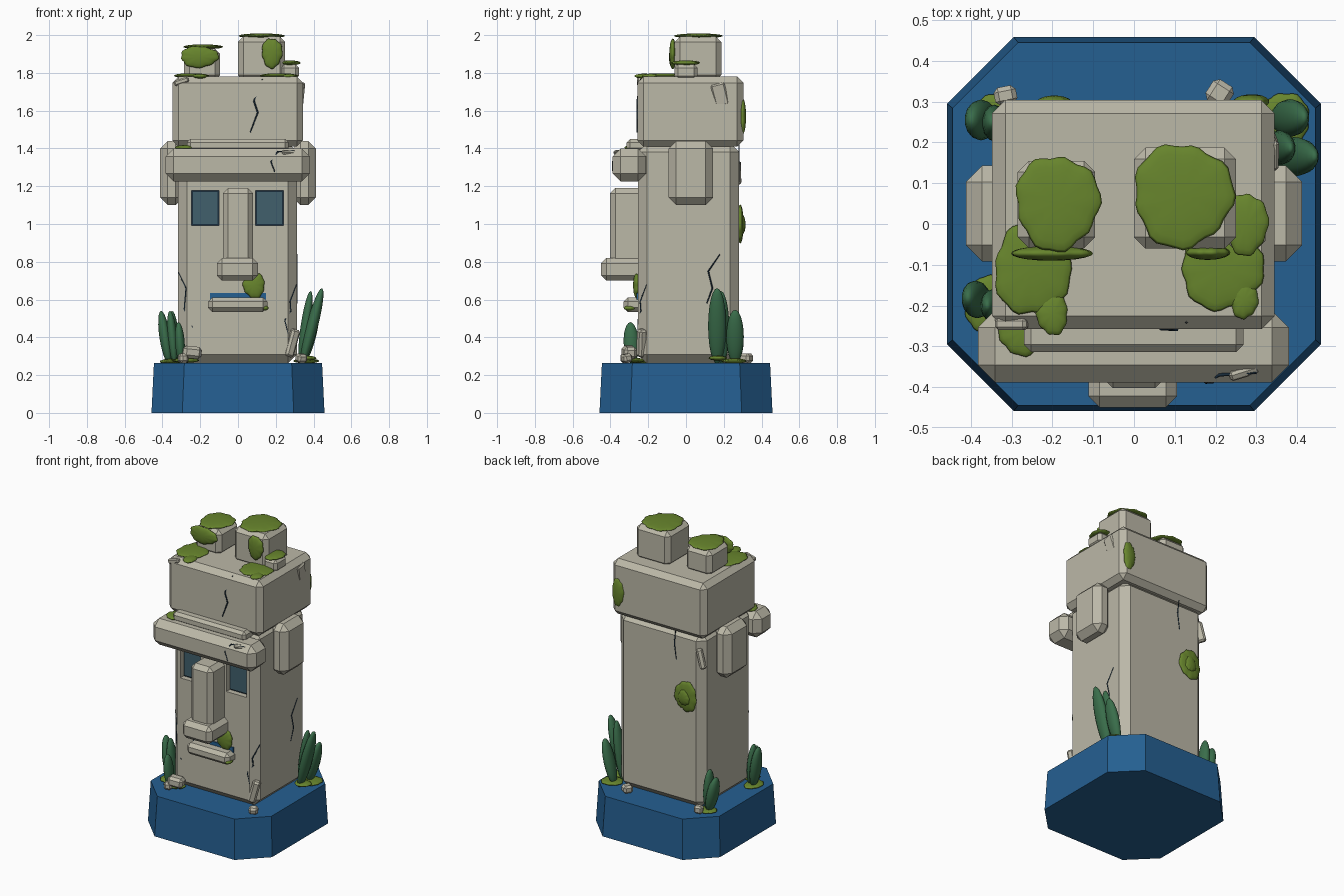
import bpy, bmesh, math, random
from mathutils import Vector, Matrix

random.seed(4)


def material(name, rgb):
    m = bpy.data.materials.new(name)
    m.diffuse_color = (*rgb, 1)
    return m


STONE = material("pale stone", (0.50, 0.48, 0.39))
WATER = material("deep blue", (0.018, 0.115, 0.285))
MOSS = material("moss green", (0.137, 0.235, 0.026))
LEAF = material("leaf green", (0.042, 0.155, 0.07))
GLASS = material("dull teal", (0.052, 0.115, 0.15))
DARK = material("crack dark", (0.010, 0.026, 0.045))


def finish(bm, name, mat, smooth=False):
    bmesh.ops.recalc_face_normals(bm, faces=bm.faces)
    me = bpy.data.meshes.new(name)
    for f in bm.faces:
        f.smooth = smooth
    bm.to_mesh(me)
    bm.free()
    me.materials.append(mat)
    ob = bpy.data.objects.new(name, me)
    bpy.context.collection.objects.link(ob)
    return ob


def block(name, x, y, z, bevel=0.0, mat=STONE, rot=(0, 0, 0)):
    """Chamfered box from (min, max) ranges, turned about its own centre."""
    bm = bmesh.new()
    bmesh.ops.create_cube(bm, size=1)
    bmesh.ops.scale(bm, vec=(x[1] - x[0], y[1] - y[0], z[1] - z[0]), verts=bm.verts)
    if bevel:
        bmesh.ops.bevel(bm, geom=bm.edges[:], offset=bevel, segments=1,
                        affect='EDGES', clamp_overlap=True)
    ob = finish(bm, name, mat)
    ob.location = (sum(x) / 2, sum(y) / 2, sum(z) / 2)
    ob.rotation_euler = rot
    return ob


def pebble(name, c, size, rot=(0, 0, 0)):
    lim = [(c[i] - size[i] / 2, c[i] + size[i] / 2) for i in range(3)]
    return block(name, *lim, bevel=min(size) * 0.25, rot=rot)


def moss(name, c, r, facing='z', thick=0.011, lobes=9):
    """Thin wavy-edged pad; r gives its two half sizes."""
    bm = bmesh.new()
    bmesh.ops.create_uvsphere(bm, u_segments=36, v_segments=10, radius=1)
    p, q = random.uniform(0, 6), random.uniform(0, 6)
    for v in bm.verts:
        a = math.atan2(v.co.y, v.co.x)
        k = 0.95 + 0.035 * math.sin(lobes * a + p) + 0.05 * math.sin(3 * a + q)
        v.co = (v.co.x * r[0] * k, v.co.y * r[1] * k, v.co.z * thick)
    if facing == 'y':
        bmesh.ops.rotate(bm, verts=bm.verts, matrix=Matrix.Rotation(math.pi / 2, 3, 'X'))
    ob = finish(bm, name, MOSS, True)
    ob.location = c
    return ob


def leaf(name, base, tip, w=0.042):
    """Pointed oval leaf between two points."""
    a, b = Vector(base), Vector(tip)
    bm = bmesh.new()
    bmesh.ops.create_uvsphere(bm, u_segments=14, v_segments=12, radius=1)
    for v in bm.verts:
        v.co = (v.co.x * w * 0.65, v.co.y * w, v.co.z * (b - a).length / 2)
    ob = finish(bm, name, LEAF, True)
    ob.location = (a + b) / 2
    ob.rotation_euler = Vector((0, 0, 1)).rotation_difference(b - a).to_euler()
    return ob


def crack(name, pts, width=0.004):
    cu = bpy.data.curves.new(name, 'CURVE')
    cu.dimensions = '3D'
    cu.bevel_depth = width
    cu.bevel_resolution = 0
    sp = cu.splines.new('POLY')
    sp.points.add(len(pts) - 1)
    for i, p in enumerate(pts):
        sp.points[i].co = (*p, 1)
        sp.points[i].radius = 0.6 if i in (0, len(pts) - 1) else 1
    cu.materials.append(DARK)
    bpy.context.collection.objects.link(bpy.data.objects.new(name, cu))


# eight-sided plinth, slightly narrower at the top
bm = bmesh.new()
rings = []
for half, cut, z in ((0.458, 0.295, 0), (0.445, 0.284, 0.265)):
    ring = [(half, -cut), (half, cut), (cut, half), (-cut, half),
            (-half, cut), (-half, -cut), (-cut, -half), (cut, -half)]
    rings.append([bm.verts.new((x, y, z)) for x, y in ring])
for ring in rings:
    bm.faces.new(ring)
for i in range(8):
    j = (i + 1) % 8
    bm.faces.new((rings[0][i], rings[0][j], rings[1][j], rings[1][i]))
finish(bm, "plinth", WATER)

# stone column with recessed eyes
column = block("column", (-0.318, 0.312), (-0.255, 0.28), (0.262, 1.43), 0.048)
for side, x0, x1 in (("left", -0.247, -0.1), ("right", 0.093, 0.24)):
    cutter = block(side + "_eye_cutter", (x0, x1), (-0.32, -0.215), (0.992, 1.178))
    cutter.hide_render = True
    cutter.hide_viewport = False
    cutter.display_type = 'WIRE'
    mod = column.modifiers.new(side + " eye", 'BOOLEAN')
    mod.operation = 'DIFFERENCE'
    mod.solver = 'EXACT'
    mod.object = cutter
    block(side + "_eye_border", (x0, x1), (-0.219, -0.212), (0.992, 1.178), mat=DARK)
    block(side + "_eye_glass", (x0 + .008, x1 - .008), (-0.226, -0.218), (1.0, 1.17), mat=GLASS)

# head, brow and face
block("head", (-0.348, 0.345), (-0.258, 0.304), (1.41, 1.78), 0.033)
block("brow", (-0.383, 0.38), (-0.388, -0.212), (1.225, 1.4), 0.042)
block("brow_ledge", (-0.27, 0.268), (-0.314, -0.2), (1.385, 1.45), 0.018)
block("nose_bridge", (-0.08, 0.08), (-0.402, -0.2), (0.75, 1.19), 0.028)
block("nose_tip", (-0.112, 0.106), (-0.45, -0.2), (0.7, 0.82), 0.028)
block("lower_lip", (-0.158, 0.155), (-0.33, -0.2), (0.535, 0.612), 0.022)
block("mouth_slot", (-0.148, 0.148), (-0.262, -0.253), (0.6, 0.635), mat=WATER)
for s, side in ((-1, "left"), (1, "right")):
    x = sorted((s * 0.29, s * 0.412))
    block(side + "_ear", x, (-0.092, 0.143), (1.1, 1.44), 0.04)

# stubs on the roof
block("left_stub", (-0.285, -0.095), (-0.06, 0.155), (1.76, 1.93), 0.028)
block("right_stub", (0.0, 0.25), (-0.06, 0.187), (1.76, 1.992), 0.028)
block("roof_stone", (0.225, 0.322), (-0.06, 0.06), (1.765, 1.845), 0.018)

# moss pads lying flat: centre, half sizes
flat = [((-0.188, 0.052, 1.938), (0.108, 0.122)), ((0.12, 0.07, 1.996), (0.128, 0.134)),
        ((-0.25, -0.11, 1.785), (0.098, 0.12)), ((-0.2, -0.22, 1.783), (0.04, 0.055)),
        ((0.215, -0.11, 1.785), (0.106, 0.105)), ((0.27, -0.185, 1.783), (0.035, 0.05)),
        ((0.275, 0.0, 1.853), (0.056, 0.08)), ((-0.275, -0.265, 1.405), (0.06, 0.06)),
        ((0.142, -0.3, 0.555), (0.022, 0.03)),
        ((-0.28, -0.27, 0.278), (0.075, 0.055)), ((-0.36, -0.2, 0.272), (0.055, 0.075)),
        ((0.365, 0.255, 0.275), (0.07, 0.07)), ((0.36, 0.17, 0.29), (0.055, 0.05)),
        ((-0.345, 0.265, 0.275), (0.06, 0.055))]
for i, (c, r) in enumerate(flat):
    moss(f"moss_pad_{i + 1}", c, r, thick=0.013)

# moss patches on upright faces
upright = [((-0.205, -0.072, 1.885), (0.105, 0.06)), ((0.18, -0.07, 1.905), (0.057, 0.083)),
           ((0.085, -0.262, 0.675), (0.06, 0.07)), ((-0.2, 0.287, 1.0), (0.085, 0.105)),
           ((-0.195, 0.297, 0.995), (0.045, 0.055)), ((0.29, 0.3, 1.57), (0.045, 0.1))]
for i, (c, r) in enumerate(upright):
    moss(f"moss_patch_{i + 1}", c, r, 'y', 0.018)

# leaf clusters
leaves = [((0.34, 0.165, 0.26), (0.445, 0.165, 0.66), 0.048),
          ((0.33, 0.19, 0.26), (0.385, 0.185, 0.645), 0.042),
          ((0.345, 0.26, 0.26), (0.42, 0.26, 0.545), 0.046),
          ((-0.365, -0.19, 0.26), (-0.408, -0.18, 0.54), 0.046),
          ((-0.335, -0.2, 0.26), (-0.36, -0.2, 0.54), 0.04),
          ((-0.3, -0.285, 0.26), (-0.315, -0.295, 0.48), 0.04),
          ((-0.35, 0.255, 0.26), (-0.4, 0.255, 0.5), 0.05),
          ((-0.335, 0.245, 0.26), (-0.35, 0.25, 0.54), 0.045)]
for i, (a, b, w) in enumerate(leaves):
    leaf(f"leaf_{i + 1}", a, b, w)

# loose stones and broken chips
stones = [((-0.245, -0.3, 0.32), (0.1, 0.07, 0.065), (0, 0.1, 0.2)),
          ((-0.29, -0.32, 0.29), (0.05, 0.05, 0.05), (0, 0, 0.4)),
          ((0.335, -0.315, 0.29), (0.055, 0.05, 0.045), (0.2, 0, 0.5)),
          ((-0.315, 0.315, 0.29), (0.055, 0.045, 0.05), (0, 0, 0.2)),
          ((0.21, 0.32, 0.29), (0.06, 0.06, 0.05), (0, 0, 1.0))]
for i, (c, s, r) in enumerate(stones):
    pebble(f"stone_{i + 1}", c, s, r)
chips = [((0.285, -0.235, 0.37), (0.05, 0.045, 0.15), (0.1, 0.25, 0.5)),
         ((0.335, 0.18, 1.685), (0.03, 0.075, 0.12), (0.25, 0.1, 0)),
         ((-0.295, 0.262, 1.27), (0.04, 0.06, 0.13), (0.2, 0.2, 0.7)),
         ((-0.3, -0.245, 1.755), (0.08, 0.03, 0.03), (0, -0.3, 0)),
         ((0.27, -0.362, 1.378), (0.075, 0.025, 0.025), (0.5, 0, 0.3))]
for i, (c, s, r) in enumerate(chips):
    pebble(f"chip_{i + 1}", c, s, r)

# cracks
crack("head_crack", [(0.13, -0.24, 1.768), (0.085, -0.258, 1.65),
                     (0.105, -0.258, 1.59), (0.065, -0.258, 1.485)], 0.005)
crack("brow_crack", [(0.3, -0.365, 1.388), (0.21, -0.37, 1.383),
                     (0.175, -0.388, 1.33), (0.195, -0.388, 1.275)])
crack("left_crack", [(-0.316, -0.209, 0.745), (-0.275, -0.25, 0.66),
                     (-0.285, -0.24, 0.55), (-0.24, -0.255, 0.45)])
crack("right_crack", [(0.31, -0.209, 0.68), (0.276, -0.243, 0.59),
                      (0.28, -0.239, 0.54), (0.248, -0.255, 0.49), (0.265, -0.254, 0.42)])
crack("side_crack", [(0.312, 0.18, 0.84), (0.312, 0.118, 0.75),
                     (0.312, 0.14, 0.66), (0.312, 0.11, 0.58)])
crack("back_crack", [(-0.12, 0.28, 1.42), (-0.11, 0.28, 1.33), (-0.125, 0.28, 1.22)])
